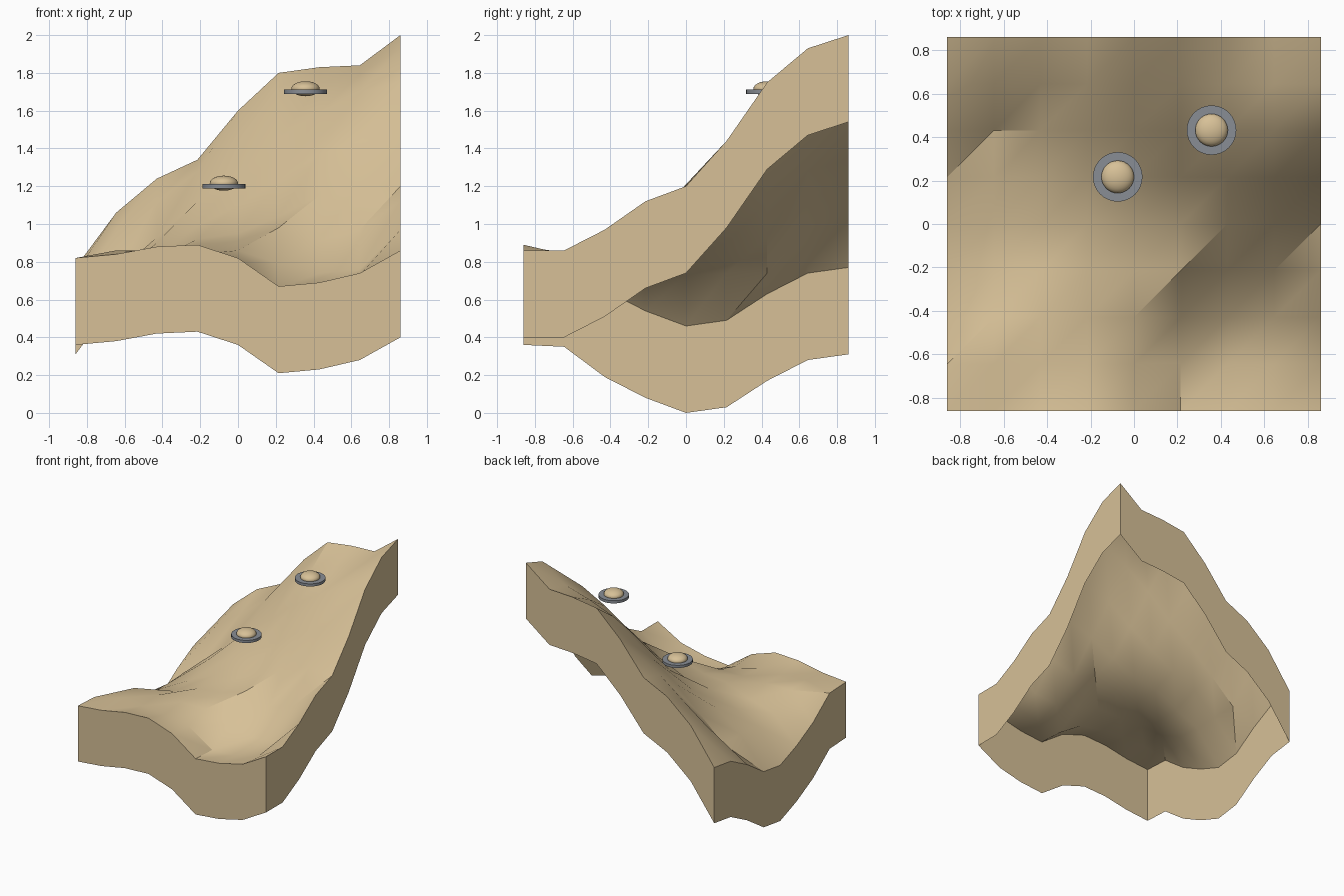
import bpy, bmesh, math

old = bpy.data.objects.get("Cube")
if old:
    bpy.data.objects.remove(old, do_unlink=True)


def make_material(name, colour):
    mat = bpy.data.materials.new(name)
    mat.use_nodes = True
    mat.diffuse_color = (*colour, 1)
    mat.node_tree.nodes["Principled BSDF"].inputs["Base Color"].default_value = (*colour, 1)
    return mat


sand = make_material("sand tan", (0.68, 0.53, 0.31))
grey = make_material("slate grey", (0.25, 0.27, 0.3))


def finish(bm, name, mat, location=(0, 0, 0), angle=30):
    """Turn a bmesh into a smooth-shaded object with one colour."""
    mesh = bpy.data.meshes.new(name)
    bm.to_mesh(mesh)
    bm.free()
    mesh.materials.append(mat)
    obj = bpy.data.objects.new(name, mesh)
    obj.location = location
    bpy.context.collection.objects.link(obj)
    bpy.ops.object.select_all(action="DESELECT")
    obj.select_set(True)
    bpy.context.view_layer.objects.active = obj
    bpy.ops.object.shade_smooth_by_angle(angle=math.radians(angle))
    return obj


# Hillside: ground heights in hundredths, front row first, each from -x to +x
HEIGHTS = (
    (82, 84, 88, 89, 82, 67, 69, 74, 86),
    (81, 86, 85, 84, 80, 66, 67, 73, 86),
    (65, 86, 86, 86, 86, 79, 74, 76, 97),
    (54, 75, 81, 89, 91, 98, 91, 97, 112),
    (46, 73, 82, 92, 95, 104, 115, 121, 120),
    (49, 74, 90, 99, 110, 123, 137, 144, 144),
    (63, 74, 93, 112, 127, 145, 159, 170, 175),
    (74, 97, 112, 128, 145, 165, 173, 179, 193),
    (77, 106, 124, 134, 160, 180, 183, 184, 200),
)
HALF = 0.86
SKIRT = 0.46
cells = len(HEIGHTS) - 1
step = 2 * HALF / cells

bm = bmesh.new()
grid = [[bm.verts.new((i * step - HALF, j * step - HALF, h / 100))
         for i, h in enumerate(row)] for j, row in enumerate(HEIGHTS)]
for j in range(cells):
    for i in range(cells):
        a, b = grid[j][i], grid[j][i + 1]
        c, d = grid[j + 1][i + 1], grid[j + 1][i]
        bm.faces.new((a, b, c))
        bm.faces.new((a, c, d))

# Skirt walls hanging from the rim, open underneath
rim = [e for e in bm.edges if e.is_boundary]
wall = bmesh.ops.extrude_edge_only(bm, edges=rim)["geom"]
for v in wall:
    if isinstance(v, bmesh.types.BMVert):
        v.co.z -= SKIRT
bmesh.ops.recalc_face_normals(bm, faces=bm.faces)
top = max(bm.faces, key=lambda f: abs(f.normal.z))
if top.normal.z < 0:
    bmesh.ops.reverse_faces(bm, faces=bm.faces)
finish(bm, "hillside", sand)


# Hovering saucers: flat rim disc with a squashed dome through the middle
def add_saucer(label, x, y, z):
    bm = bmesh.new()
    bmesh.ops.create_cone(bm, cap_ends=True, segments=32, radius1=0.114,
                          radius2=0.114, depth=0.022)
    finish(bm, label + "_saucer_rim", grey, (x, y, z))
    bm = bmesh.new()
    bmesh.ops.create_uvsphere(bm, u_segments=32, v_segments=16, radius=0.075)
    bmesh.ops.scale(bm, vec=(1, 1, 0.53), verts=bm.verts)
    finish(bm, label + "_saucer_dome", sand, (x, y, z + 0.016))


add_saucer("lower", -0.075, 0.217, 1.2)
add_saucer("upper", 0.357, 0.432, 1.7)
